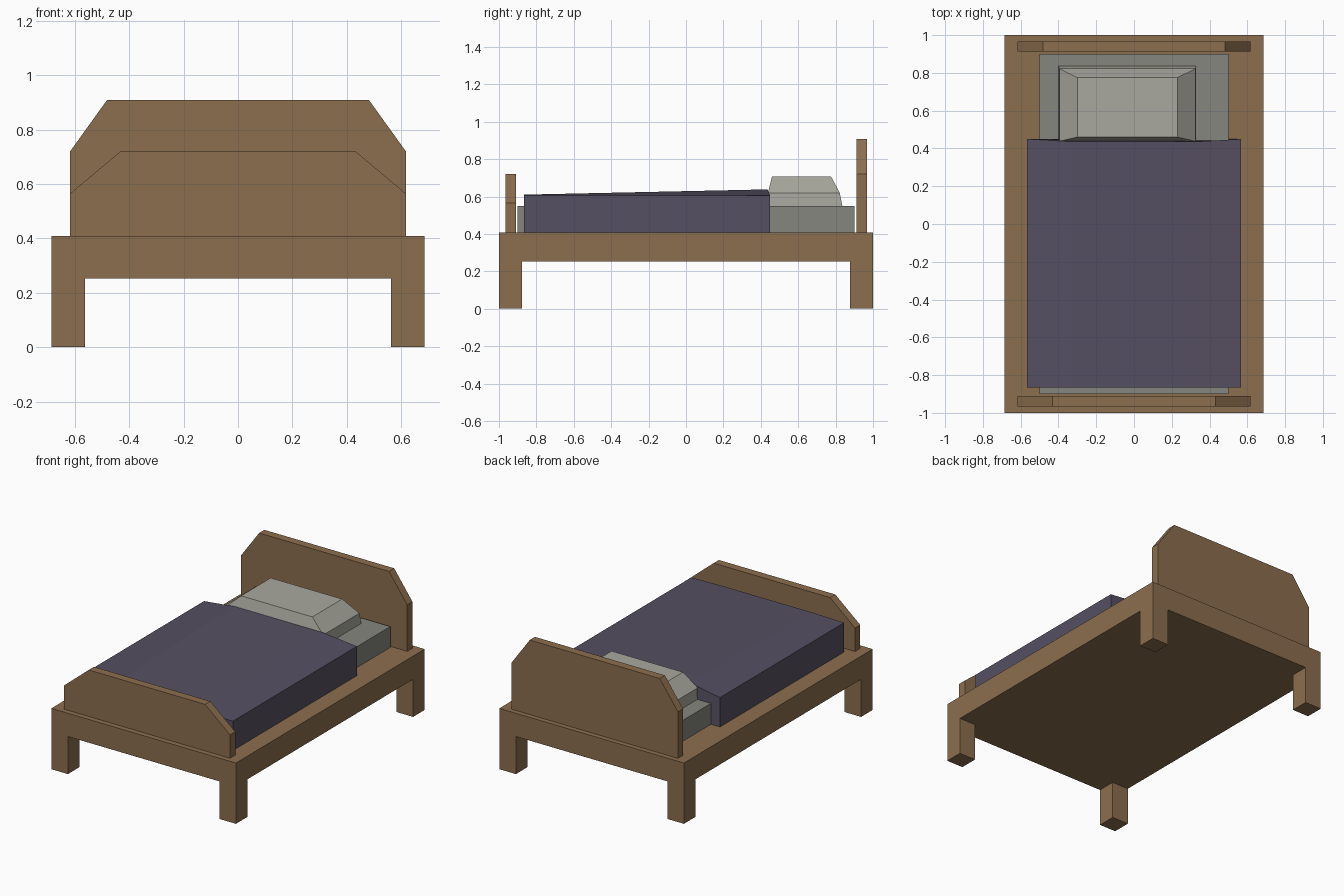
import bpy

if "Cube" in bpy.data.objects:
    bpy.data.objects.remove(bpy.data.objects["Cube"])


def material(name, rgb):
    m = bpy.data.materials.new(name)
    m.diffuse_color = (*rgb, 1.0)
    m.use_nodes = True
    m.node_tree.nodes["Principled BSDF"].inputs["Base Color"].default_value = m.diffuse_color
    return m


wood = material("wood brown", (0.263, 0.156, 0.077))
cloth = material("dusk purple", (0.093, 0.079, 0.122))
linen = material("light linen", (0.400, 0.395, 0.345))
ticking = material("grey linen", (0.238, 0.238, 0.209))


def mesh_object(name, verts, faces, mat):
    mesh = bpy.data.meshes.new(name)
    mesh.from_pydata(verts, [], faces)
    mesh.materials.append(mat)
    obj = bpy.data.objects.new(name, mesh)
    bpy.context.collection.objects.link(obj)
    return obj


def loft(name, rings, mat):
    """Skin equal-sized rings of points, capping both ends."""
    n = len(rings[0])
    verts = [p for ring in rings for p in ring]
    faces = [tuple(reversed(range(n))), tuple(range(len(verts) - n, len(verts)))]
    for r in range(len(rings) - 1):
        for i in range(n):
            j = (i + 1) % n
            faces.append((r * n + i, r * n + j, (r + 1) * n + j, (r + 1) * n + i))
    return mesh_object(name, verts, faces, mat)


def rect(x0, x1, y0, y1, z):
    return [(x0, y0, z), (x1, y0, z), (x1, y1, z), (x0, y1, z)]


def box(name, x0, x1, y0, y1, z0, z1, mat):
    return loft(name, [rect(x0, x1, y0, y1, z0), rect(x0, x1, y0, y1, z1)], mat)


def board(name, y0, y1, shoulder_z, top_x, top_z):
    """Upright end board with clipped upper corners."""
    half = [(0.617, 0.408), (0.617, shoulder_z), (top_x, top_z)]
    outline = half + [(-x, z) for x, z in reversed(half)]
    return loft(name, [[(x, y, z) for x, z in outline] for y in (y1, y0)], wood)


# Bed base and corner legs
box("bed_base", -0.685, 0.685, -1, 1, 0.252, 0.408, wood)
for sx, side in ((-1, "left"), (1, "right")):
    for sy, end in ((-1, "front"), (1, "back")):
        xs = sorted((sx * 0.562, sx * 0.685))
        ys = sorted((sy * 0.877, sy * 1.0))
        box(f"{end}_{side}_leg", *xs, *ys, 0, 0.252, wood)

# End boards
board("headboard", 0.912, 0.967, 0.72, 0.482, 0.908)
board("footboard", -0.965, -0.91, 0.565, 0.432, 0.72)

# Mattress
box("mattress", -0.5, 0.5, -0.9, 0.9, 0.408, 0.548, ticking)

# Blanket, rising in the middle toward the pillow
rings = []
for y_side, y_mid, z_mid in ((0.45, 0.436, 0.638), (-0.865, -0.865, 0.61)):
    half = [(0.567, y_side, 0.408), (0.567, y_side, 0.605), (0.33, y_mid, z_mid)]
    rings.append(half + [(-x, y, z) for x, y, z in reversed(half)])
loft("blanket", rings, cloth)

# Pillow, set slightly left of centre
loft("pillow", [
    rect(-0.40, 0.33, 0.442, 0.838, 0.54),
    rect(-0.395, 0.325, 0.438, 0.822, 0.62),
    rect(-0.30, 0.23, 0.46, 0.775, 0.708),
], linen)
